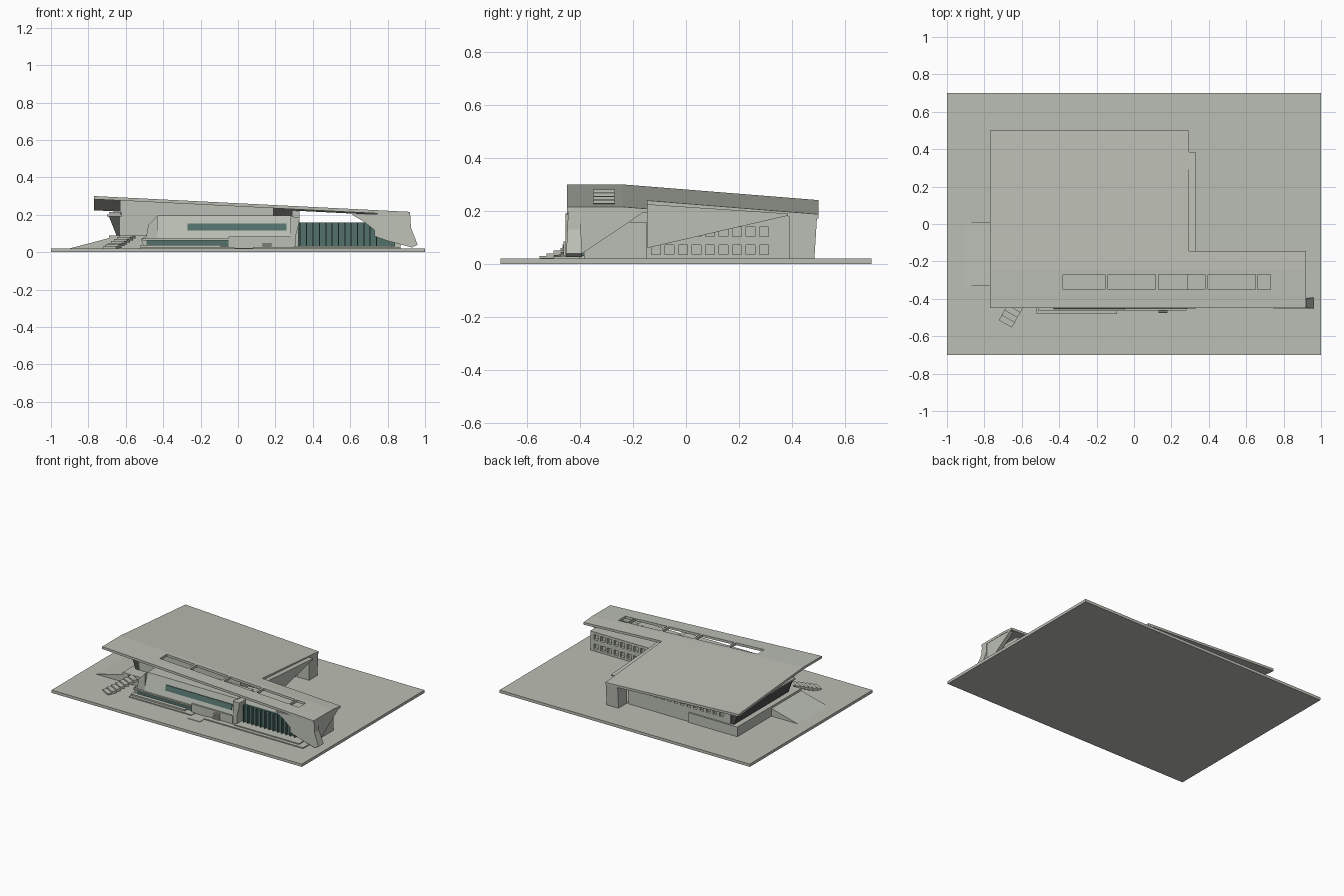
import bpy, bmesh, math
from mathutils import Vector

if "Cube" in bpy.data.objects:
    bpy.data.objects.remove(bpy.data.objects["Cube"])


def material(name, rgb):
    m = bpy.data.materials.new(name)
    m.diffuse_color = (*rgb, 1)
    m.use_nodes = True
    m.node_tree.nodes["Principled BSDF"].inputs["Base Color"].default_value = m.diffuse_color
    return m


CONCRETE = material("pale concrete", (0.50, 0.52, 0.46))
GLASS = material("teal glass", (0.085, 0.165, 0.150))
DARK = material("dark grey", (0.075, 0.08, 0.075))


def finish(name, bm, mat):
    bmesh.ops.recalc_face_normals(bm, faces=bm.faces)
    me = bpy.data.meshes.new(name)
    bm.to_mesh(me)
    bm.free()
    me.materials.append(mat)
    ob = bpy.data.objects.new(name, me)
    bpy.context.collection.objects.link(ob)
    return ob


def add_box(bm, x0, x1, y0, y1, z0, z1):
    v = bmesh.ops.create_cube(bm, size=1)["verts"]
    for p in v:
        p.co = ((x0 + x1) / 2 + p.co.x * (x1 - x0),
                (y0 + y1) / 2 + p.co.y * (y1 - y0),
                (z0 + z1) / 2 + p.co.z * (z1 - z0))
    return v


def boxes(name, rows, mat=CONCRETE):
    bm = bmesh.new()
    for r in rows:
        add_box(bm, *r)
    return finish(name, bm, mat)


def prism(name, pts, axis, a, b, mat=CONCRETE):
    """Extrude a profile: axis 'x' takes (y, z) points, axis 'y' takes (x, z) points."""
    bm = bmesh.new()
    place = (lambda p, t: (t, p[0], p[1])) if axis == "x" else (lambda p, t: (p[0], t, p[1]))
    f = bm.faces.new([bm.verts.new(place(p, a)) for p in pts])
    ext = bmesh.ops.extrude_face_region(bm, geom=[f])["geom"]
    move = Vector((b - a, 0, 0)) if axis == "x" else Vector((0, b - a, 0))
    bmesh.ops.translate(bm, vec=move, verts=[g for g in ext if isinstance(g, bmesh.types.BMVert)])
    return finish(name, bm, mat)


def cut(ob, rows):
    """Recess window openings into a part."""
    cutter = boxes("window_cutter", rows)
    mod = ob.modifiers.new("windows", "BOOLEAN")
    mod.operation, mod.solver, mod.object = "DIFFERENCE", "EXACT", cutter
    dg = bpy.context.evaluated_depsgraph_get()
    me = bpy.data.meshes.new_from_object(ob.evaluated_get(dg))
    ob.modifiers.clear()
    ob.data = me
    bpy.data.objects.remove(cutter)


CREASE = -0.24


def roof_z(x, y):
    return 0.30 - 0.05 * (x + 0.77) - 0.08 * max(0, y - CREASE)


# Ground slab
boxes("ground_slab", [(-1, 1, -0.7, 0.7, 0, 0.02)])

# L-shaped sloping roof with a row of open skylights
holes = [(-0.38, -0.155), (-0.14, 0.115), (0.13, 0.38), (0.395, 0.65), (0.66, 0.73)]
xs = sorted([-0.77, 0.295, 0.92] + [e for h in holes for e in h])
ys = [-0.45, -0.35, -0.27, CREASE, -0.145, 0.5]
bm = bmesh.new()
for x0, x1 in zip(xs, xs[1:]):
    for y0, y1 in zip(ys, ys[1:]):
        mx, my = (x0 + x1) / 2, (y0 + y1) / 2
        skylight = -0.35 < my < -0.27 and any(a < mx < b for a, b in holes)
        if skylight or (mx > 0.295 and my > -0.145):
            continue
        bm.faces.new([bm.verts.new((x, y, roof_z(x, y)))
                      for x, y in ((x0, y0), (x1, y0), (x1, y1), (x0, y1))])
bmesh.ops.remove_doubles(bm, verts=bm.verts, dist=1e-5)
ext = bmesh.ops.extrude_face_region(bm, geom=bm.faces[:], use_keep_orig=True)["geom"]
bmesh.ops.translate(bm, vec=(0, 0, -0.017), verts=[g for g in ext if isinstance(g, bmesh.types.BMVert)])
finish("roof", bm, CONCRETE)

# Main hall, its top following the roof
bm = bmesh.new()
for p in add_box(bm, -0.63, 0.19, CREASE, 0.39, 0.02, 0.2):
    if p.co.z > 0.1:
        p.co.z = roof_z(p.co.x, p.co.y) - 0.008
hall = finish("main_hall", bm, CONCRETE)
side = [(0.17, 0.22, y, y + 0.034, z, z + 0.036)
        for z in (0.035, 0.103) for y in [-0.13 + 0.051 * i for i in range(9)]]
back = [(x, x + 0.03, 0.37, 0.42, 0.125, 0.165) for x in [-0.57 + 0.052 * i for i in range(14)]]
cut(hall, side + back)

# Rear pier and the hanging triangular side panel
prism("rear_pier", [(0.39, 0.02), (0.485, 0.02), (0.495, 0.18), (0.39, 0.188)], "x", 0.2, 0.295)
prism("side_panel", [(-0.145, 0.225), (-0.145, 0.06), (0.385, 0.182), (0.385, 0.19)], "x", 0.29, 0.33)

# Wing under the floating roof, windows at the back
wing = boxes("wing", [(0.19, 0.87, -0.385, -0.15, 0.02, 0.158)])
cut(wing, [(x, x + 0.034, -0.17, -0.13, z, z + 0.036)
           for z in (0.035, 0.103) for x in [0.33 + 0.053 * i for i in range(10)]])
boxes("wing_glass", [(0.32, 0.84, -0.40, -0.384, 0.03, 0.158)], GLASS)
boxes("wing_glass_fins", [(x, x + 0.006, -0.415, -0.4, 0.03, 0.156)
                          for x in [0.33 + 0.034 * i for i in range(13)]], GLASS)

# Leaning front block
prism("front_block", [(-0.455, 0.07), (-0.42, 0.195), (-0.24, 0.195), (-0.24, 0.02),
                      (-0.42, 0.02), (-0.42, 0.07)], "x", -0.43, 0.29)
prism("front_block_end", [(-0.52, 0.07), (-0.49, 0.085), (-0.48, 0.145), (-0.43, 0.195),
                          (-0.43, 0.02), (-0.5, 0.02)], "y", -0.45, -0.3)
prism("upper_strip_window", [(-0.447, 0.115), (-0.437, 0.152), (-0.42, 0.152), (-0.42, 0.115)],
      "x", -0.27, 0.26, GLASS)
boxes("lower_strip_window", [(-0.49, -0.05, -0.454, -0.41, 0.03, 0.062)], GLASS)
boxes("window_ledge", [(-0.51, -0.05, -0.465, -0.42, 0.062, 0.072)])

# Entrance porch, portal pier and steps
boxes("entrance_porch", [(-0.05, 0.28, -0.462, -0.4, 0.02, 0.085)])
boxes("entrance_steps", [(0.13, 0.18, -0.475 + 0.003 * i, -0.45, 0.03 + 0.012 * i, 0.038 + 0.012 * i)
                         for i in range(4)])
prism("portal_pier", [(0.28, 0.02), (0.31, 0.02), (0.31, 0.09), (0.325, 0.15), (0.33, 0.188),
                      (0.28, 0.19)], "y", -0.455, -0.38)

# Low terraces in front
boxes("terraces", [(-0.52, -0.02, -0.50, -0.4, 0.02, 0.027),
                   (-0.52, -0.09, -0.48, -0.4, 0.02, 0.037),
                   (0.08, 0.87, -0.50, -0.4, 0.02, 0.027),
                   (0.3, 0.82, -0.475, -0.38, 0.02, 0.034),
                   (-0.02, 0.08, -0.55, -0.4, 0.02, 0.023)])

# Sweeping fin and triangular end wall at the wing tip
bm = bmesh.new()
outline = [(0.61, 0.20), (0.67, 0.165), (0.73, 0.118), (0.73, 0.085), (0.80, 0.06), (0.93, 0.025),
           (0.96, 0.04), (0.925, 0.13), (0.92, 0.212)]
rings = [[bm.verts.new((x, y - 0.03 * (0.2 - z) / 0.2 * k, z)) for x, z in outline]
         for y, k in ((-0.445, 0.3), (-0.40, -0.3))]
bm.faces.new(rings[0])
bm.faces.new(rings[1][::-1])
n = len(outline)
for i in range(n):
    j = (i + 1) % n
    bm.faces.new((rings[0][i], rings[0][j], rings[1][j], rings[1][i]))
finish("corner_fin", bm, CONCRETE)
prism("wing_end_wall", [(-0.445, 0.21), (-0.148, 0.203), (-0.39, 0.04), (-0.44, 0.045)], "x", 0.89, 0.918)

# West side: plinth, ramp, leaning glazing and canopy
boxes("west_plinth", [(-0.69, -0.3, -0.33, 0.4, 0.02, 0.09)])
prism("west_ramp", [(-0.9, 0.02), (-0.69, 0.075), (-0.69, 0.02)], "y", -0.33, 0.01)
prism("west_glazing", [(-0.65, 0.09), (-0.69, 0.19), (-0.62, 0.19), (-0.62, 0.09)], "y", -0.24, 0.38, DARK)
boxes("west_canopy", [(-0.70, -0.62, -0.25, 0.39, 0.19, 0.2), (-0.69, -0.62, -0.25, 0.39, 0.207, 0.215)])

# Angled stair at the front left corner
bm = bmesh.new()
a, b = Vector((-0.68, -0.52, 0)), Vector((-0.59, -0.36, 0))
d = (b - a).normalized()
side_dir = Vector((-d.y, d.x, 0))
for i in range(7):
    c = a.lerp(b, i / 6)
    top = 0.03 + 0.01 * i
    for p in add_box(bm, -0.016, 0.016, -0.04, 0.04, max(0.02, top - 0.018), top):
        p.co = c + d * p.co.x + side_dir * p.co.y + Vector((0, 0, p.co.z))
finish("corner_stair", bm, CONCRETE)
